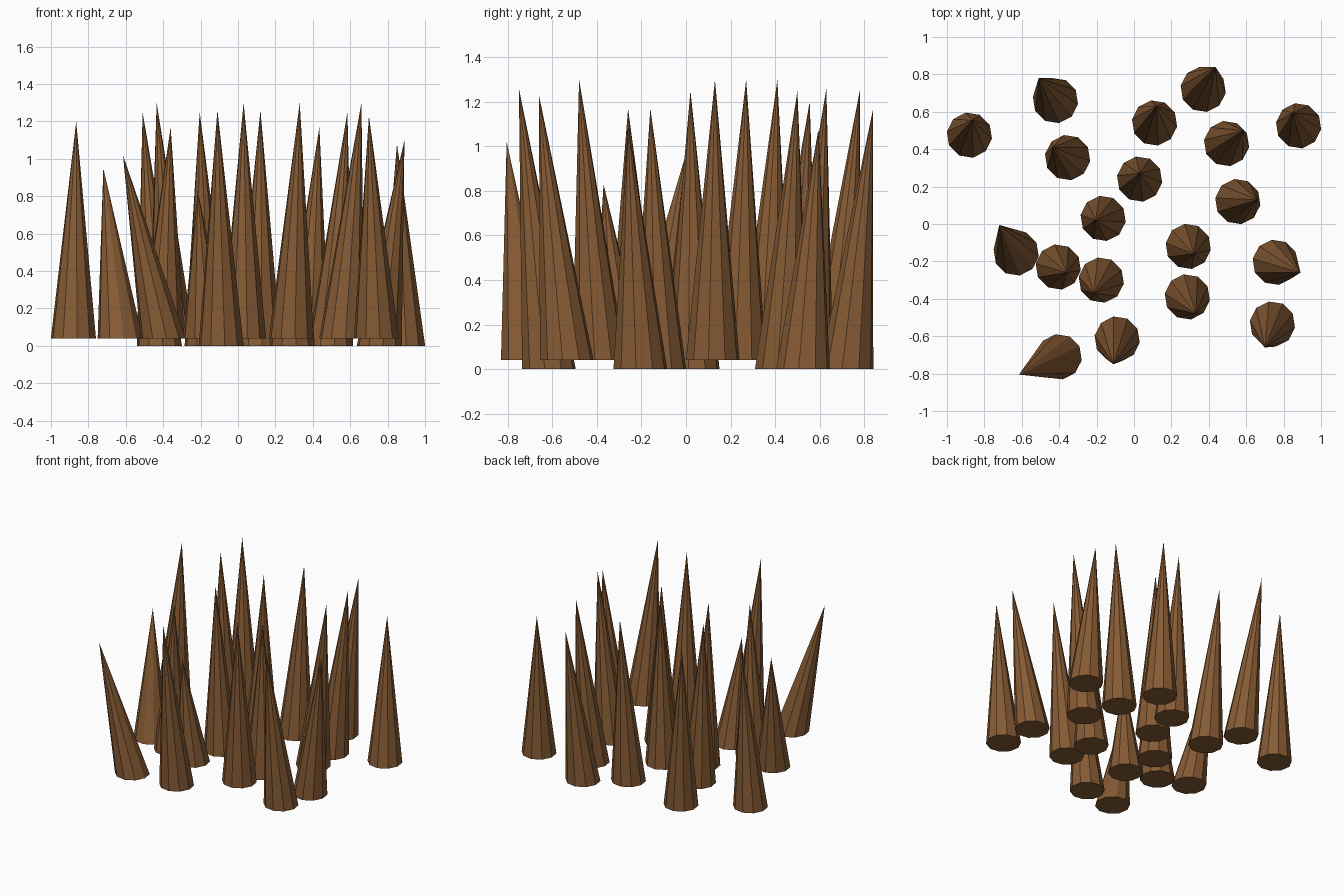
import bpy, bmesh, math

# one brown for all the spikes
wood = bpy.data.materials.new("brown wood")
wood.diffuse_color = (0.24, 0.105, 0.035, 1)

SIDES, RADIUS, TURN = 10, 0.122, math.radians(-9)


def spike(name, x, y, z, tip):
    """Leaning cone: level ten-sided base at (x, y, z), sharp point at tip."""
    bm = bmesh.new()
    ring = [bm.verts.new((x + RADIUS * math.cos(TURN + math.tau * i / SIDES),
                          y + RADIUS * math.sin(TURN + math.tau * i / SIDES), z))
            for i in range(SIDES)]
    point = bm.verts.new(tip)
    bm.faces.new(ring[::-1])
    for i in range(SIDES):
        bm.faces.new((ring[i], ring[(i + 1) % SIDES], point))
    mesh = bpy.data.meshes.new(name)
    bm.to_mesh(mesh)
    bm.free()
    mesh.materials.append(wood)
    bpy.context.collection.objects.link(bpy.data.objects.new(name, mesh))


# spikes standing on the ground: base x, y, then tip x, y, z
low = [
    (-0.42, 0.66, -0.51, 0.78, 1.25),
    (0.11, 0.54, 0.12, 0.63, 1.26),
    (0.37, 0.72, 0.435, 0.84, 1.17),
    (0.88, 0.525, 0.85, 0.595, 1.08),
    (0.495, 0.43, 0.585, 0.50, 1.25),
    (-0.165, 0.03, -0.205, 0.02, 1.25),
    (0.29, -0.12, 0.32, -0.16, 1.17),
    (0.755, -0.205, 0.89, -0.26, 1.10),
    (-0.09, -0.615, -0.11, -0.75, 1.26),
]
# spikes whose bases sit slightly higher
high = [
    (-0.88, 0.475, -0.865, 0.555, 1.20),
    (-0.355, 0.355, -0.435, 0.41, 1.30),
    (0.03, 0.24, 0.03, 0.27, 1.30),
    (0.555, 0.12, 0.66, 0.13, 1.30),
    (0.285, -0.39, 0.33, -0.48, 1.30),
    (-0.405, -0.23, -0.36, -0.26, 1.17),
    (-0.175, -0.30, -0.215, -0.37, 0.83),
    (0.74, -0.535, 0.70, -0.66, 1.23),
    (-0.40, -0.71, -0.615, -0.805, 1.02),
    (-0.63, -0.155, -0.72, -0.005, 0.95),
]
for label, z, rows in (("ground_spike", 0, low), ("raised_spike", 0.04, high)):
    for n, (x, y, *tip) in enumerate(rows, 1):
        spike(f"{label}_{n}", x, y, z, tip)
